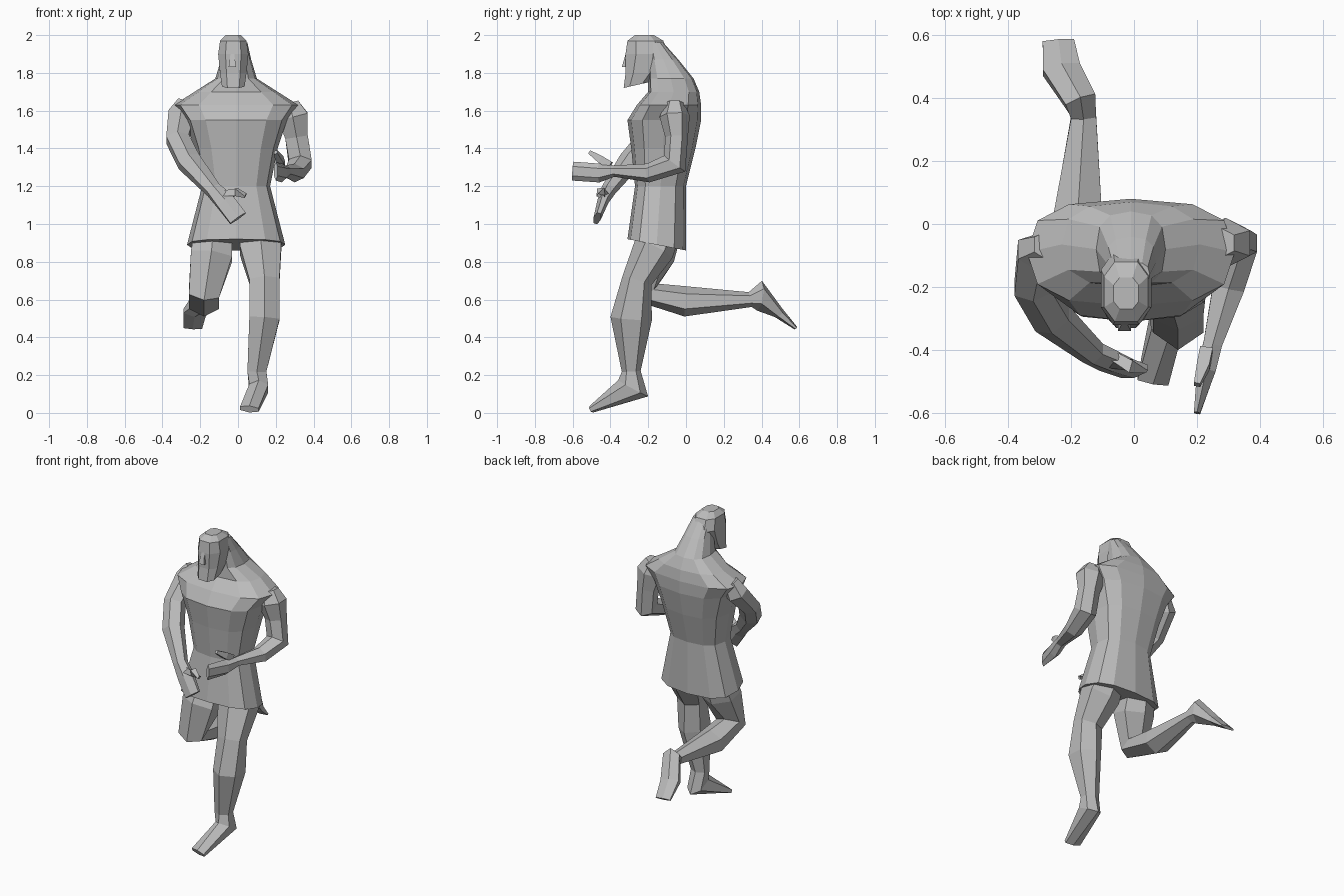
import bpy
import bmesh
from math import sin, cos, copysign, tau
from mathutils import Vector

if "Cube" in bpy.data.objects:
    bpy.data.objects.remove(bpy.data.objects["Cube"])

gray = bpy.data.materials.new("plain gray")
gray.use_nodes = True
gray.diffuse_color = (.5, .5, .5, 1)
shader = gray.node_tree.nodes["Principled BSDF"]
shader.inputs["Base Color"].default_value = gray.diffuse_color


def loft(name, rings):
    """Skin a list of equal rings, cap both ends and keep the facets flat."""
    bm = bmesh.new()
    loops = [[bm.verts.new(point) for point in ring] for ring in rings]
    for lower, upper in zip(loops, loops[1:]):
        for i in range(len(lower)):
            # Index i - 1 wraps round to close the ring
            bm.faces.new((lower[i - 1], lower[i], upper[i], upper[i - 1]))
    bm.faces.new(loops[0])
    bm.faces.new(loops[-1])
    bmesh.ops.recalc_face_normals(bm, faces=bm.faces)
    mesh = bpy.data.meshes.new(name)
    bm.to_mesh(mesh)
    bm.free()
    mesh.materials.append(gray)
    part = bpy.data.objects.new(name, mesh)
    bpy.context.collection.objects.link(part)


def outline(sides, power, phase):
    """Rounded polygon that fills the unit square."""
    points = []
    for i in range(sides):
        angle = tau * (i + phase) / sides
        points.append([copysign(abs(wave(angle)) ** power, wave(angle))
                       for wave in (cos, sin)])
    wide = max(abs(u) for u, v in points)
    deep = max(abs(v) for u, v in points)
    return [(u / wide, v / deep) for u, v in points]


def stack(name, center, stations, sides, phase, back_drop=0):
    """Level rings, each given as height, half width, front and back."""
    shape = outline(sides, .75, phase)
    rings = []
    for height, half, front, back in stations:
        middle, depth = (front + back) / 2, (back - front) / 2
        rings.append([Vector((center + u * half, middle + v * depth, height))
                      for u, v in shape])
    # The lowest ring is tilted towards the back
    for point, (u, v) in zip(rings[0], shape):
        point.z -= back_drop * (v + 1) / 2
    loft(name, rings)


def limb(name, joints, sides=6):
    """Rings across a path of joints: x, y, z, half width, half depth."""
    shape = outline(sides, 1, .5)
    points = [Vector(joint[:3]) for joint in joints]
    bones = [(b - a).normalized() for a, b in zip(points, points[1:])]
    rings = []
    for i, (point, joint) in enumerate(zip(points, joints)):
        # Each ring bisects the bones that meet at its joint
        along = (bones[max(i - 1, 0)] + bones[min(i, len(bones) - 1)]).normalized()
        side = Vector((1, 0, 0))
        side = (side - along * side.dot(along)).normalized()
        across = along.cross(side)
        half_width, half_depth = joint[3], joint[-1]
        rings.append([point + side * u * half_width + across * v * half_depth
                      for u, v in shape])
    loft(name, rings)


# Tunic, chest, shoulders and neck
stack("torso", -.01, [
    (.92, .26, -.31, 0),
    (1.2, .18, -.27, 0),
    (1.4, .22, -.29, .05),
    (1.55, .27, -.31, .08),
    (1.63, .33, -.26, .08),
    (1.7, .22, -.2, .07),
    (1.77, .11, -.2, .04),
    (1.87, .08, -.2, -.04),
    (1.96, .06, -.2, -.12),
], sides=12, phase=0, back_drop=.06)

# Head with a long beard and hair falling to the neck
stack("head", -.025, [
    (1.72, .06, -.33, -.2),
    (1.8, .07, -.32, -.15),
    (1.9, .08, -.32, -.09),
    (1.97, .07, -.31, -.12),
    (2, .04, -.27, -.17),
], sides=8, phase=.5, back_drop=-.03)
stack("nose", -.03, [
    (1.83, .02, -.34, -.3),
    (1.9, .01, -.32, -.3),
], sides=4, phase=.5)

# Arms, both bent at the elbow, with flat hands
limb("right_arm", [
    (-.27, -.07, 1.64, .05),
    (-.3, -.09, 1.57, .07),
    (-.32, -.2, 1.45, .06),
    (-.26, -.3, 1.33, .06),
    (-.13, -.41, 1.18, .04),
    (-.07, -.44, 1.12, .05, .03),
    (0, -.47, 1.03, .05, .02),
])
limb("right_thumb", [
    (-.07, -.43, 1.15, .02),
    (-.01, -.45, 1.17, .02),
    (.04, -.46, 1.15, .01),
], sides=4)
limb("left_arm", [
    (.27, -.06, 1.64, .05),
    (.29, -.06, 1.57, .08),
    (.31, -.05, 1.46, .06),
    (.33, -.06, 1.32, .06, .07),
    (.3, -.2, 1.27, .05),
    (.25, -.38, 1.28, .03),
    (.23, -.46, 1.27, .03, .05),
    (.2, -.6, 1.28, .01, .05),
])
limb("left_thumb", [
    (.23, -.4, 1.31, .02),
    (.22, -.45, 1.34, .02),
    (.2, -.51, 1.38, .01),
], sides=4)

# Standing leg, running on into its foot
limb("left_leg", [
    (.11, -.14, .93, .1),
    (.12, -.17, .87, .11),
    (.14, -.26, .7, .08),
    (.14, -.29, .5, .08, .11),
    (.1, -.29, .22, .05),
    (.11, -.28, .13, .05, .09),
    (.06, -.5, .02, .05, .02),
])

# Trailing leg, folded at the knee and kicked back
limb("right_leg", [
    (-.13, -.13, .94, .1),
    (-.14, -.17, .83, .11),
    (-.18, -.21, .64, .08),
    (-.18, 0, .59, .08),
    (-.16, .34, .6, .04),
    (-.17, .39, .62, .05, .08),
    (-.23, .49, .53, .06, .03),
    (-.24, .58, .45, .05, .01),
])
